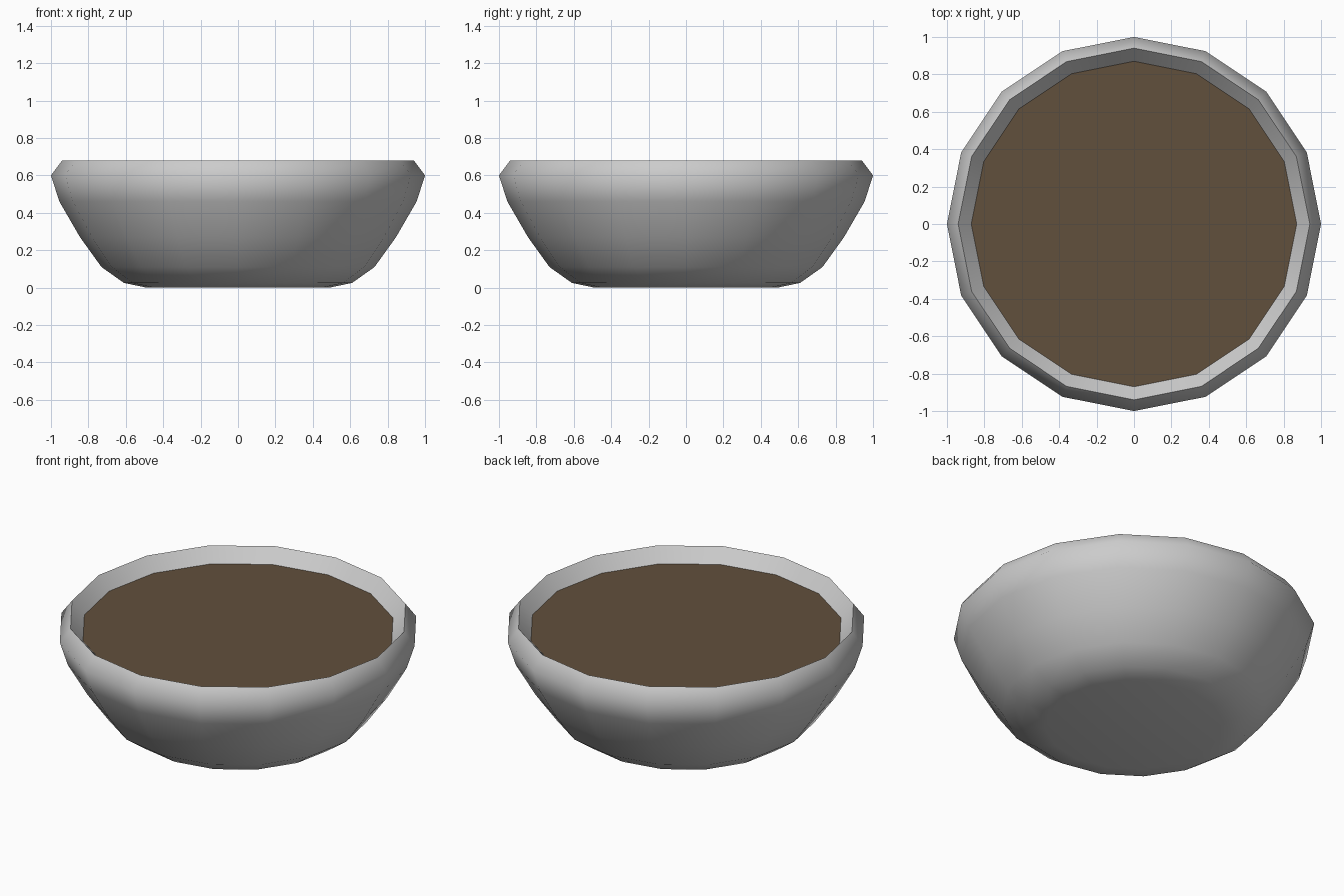
import bpy, bmesh, math

if "Cube" in bpy.data.objects:
    bpy.data.objects.remove(bpy.data.objects["Cube"])

SIDES = 16


def ring(bm, r, z):
    return [bm.verts.new((r * math.cos(2 * math.pi * i / SIDES),
                          r * math.sin(2 * math.pi * i / SIDES), z))
            for i in range(SIDES)]


def finish(bm, name):
    mesh = bpy.data.meshes.new(name)
    bm.to_mesh(mesh)
    bm.free()
    obj = bpy.data.objects.new(name, mesh)
    bpy.context.collection.objects.link(obj)
    return obj


# Bowl: closed base, flared wall, bevelled rim, inner lip down to the soil
profile = [(0.49, 0.0), (0.61, 0.025), (0.73, 0.11), (0.845, 0.27),
           (0.955, 0.46), (1.0, 0.60), (0.94, 0.68), (0.87, 0.60)]
bm = bmesh.new()
rings = [ring(bm, r, z) for r, z in profile]
bm.faces.new(rings[0][::-1])
for a, b in zip(rings, rings[1:]):
    for i in range(SIDES):
        j = (i + 1) % SIDES
        bm.faces.new((a[i], a[j], b[j], b[i]))
bowl = finish(bm, "bowl")
bpy.context.view_layer.objects.active = bowl
bowl.select_set(True)
bpy.ops.object.shade_smooth_by_angle(angle=math.radians(60))

# Soil: flat disc filling the bowl
bm = bmesh.new()
bm.faces.new(ring(bm, 0.87, 0.60))
soil = finish(bm, "soil")
mat = bpy.data.materials.new("soil_brown")
mat.diffuse_color = (0.12, 0.08, 0.045, 1)
mat.use_nodes = True
mat.node_tree.nodes["Principled BSDF"].inputs["Base Color"].default_value = mat.diffuse_color
soil.data.materials.append(mat)
